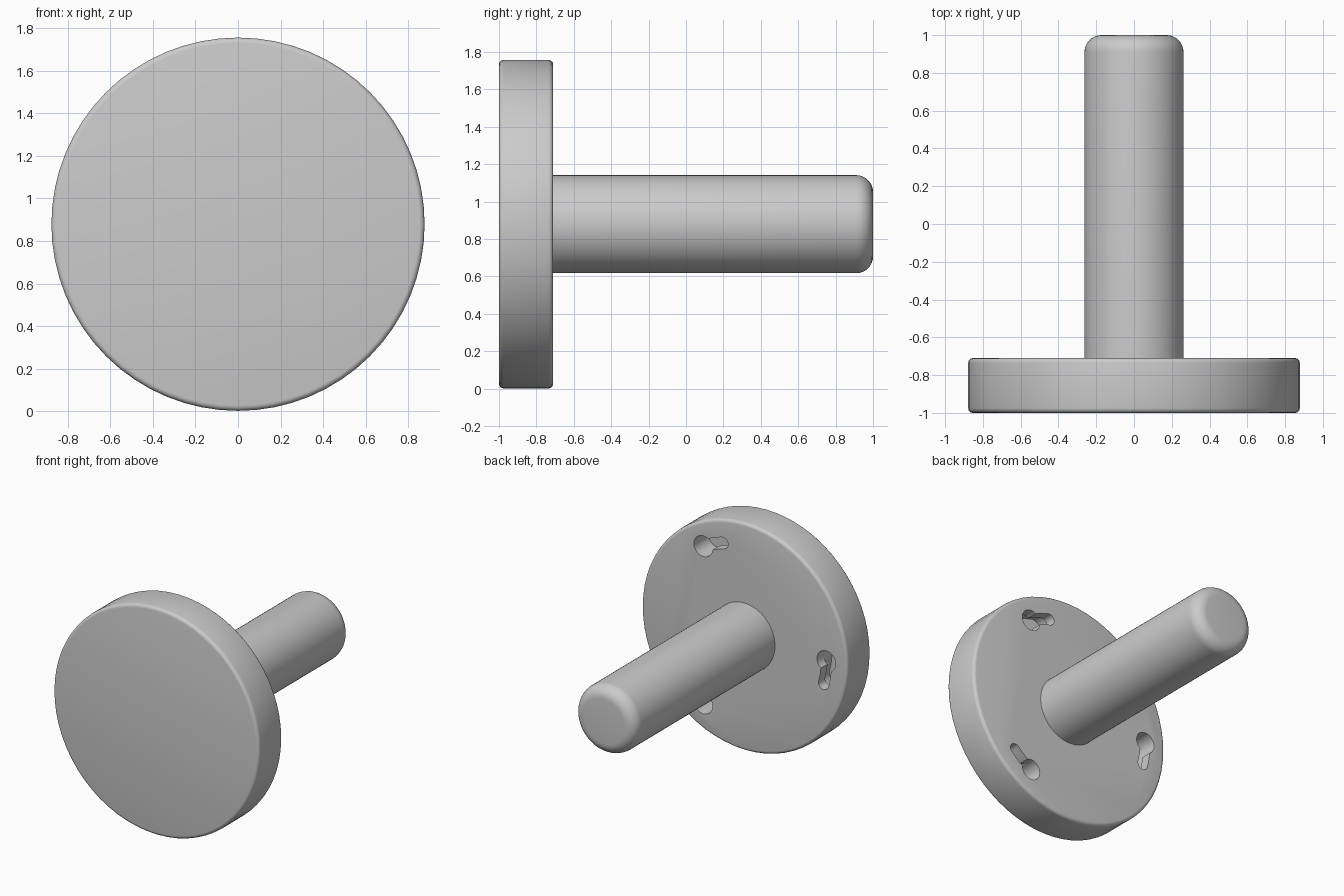
import bpy, bmesh
from math import pi, sin, cos, radians
from mathutils import Vector

cube = bpy.data.objects.get("Cube")
if cube:
    bpy.data.objects.remove(cube, do_unlink=True)

CENTRE_Z = 0.879
DISC_R, SHAFT_R = 0.878, 0.262
FRONT, BACK, TIP = -1.0, -0.71, 1.0

grey = bpy.data.materials.new("plain_grey")
grey.use_nodes = True
grey.diffuse_color = (0.6, 0.6, 0.6, 1)
grey.node_tree.nodes["Principled BSDF"].inputs["Base Color"].default_value = (0.6, 0.6, 0.6, 1)


def finish(name, bm):
    bmesh.ops.recalc_face_normals(bm, faces=bm.faces)
    mesh = bpy.data.meshes.new(name)
    bm.to_mesh(mesh)
    bm.free()
    mesh.materials.append(grey)
    obj = bpy.data.objects.new(name, mesh)
    obj.location.z = CENTRE_Z
    bpy.context.collection.objects.link(obj)
    return obj


def fillet(radius, y, size, start, steps):
    """Quarter-round profile points about a centre at (radius, y)."""
    angles = [start + pi / 2 * i / steps for i in range(steps + 1)]
    return [(radius + size * cos(a), y + size * sin(a)) for a in angles]


def lathe(name, profile, sides):
    """Turn a (radius, y) profile around the y axis."""
    bm = bmesh.new()
    rings = [[bm.verts.new((r * cos(2 * pi * i / sides), y, r * sin(2 * pi * i / sides)))
              for i in range(sides)] for r, y in profile]
    for a, b in zip(rings, rings[1:]):
        for i in range(sides):
            j = (i + 1) % sides
            bm.faces.new((a[i], a[j], b[j], b[i]))
    bm.faces.new(rings[0])
    bm.faces.new(rings[-1])
    return finish(name, bm)


def prism(name, outline, y0, y1):
    """Extrude an (x, z) outline along y."""
    bm = bmesh.new()
    face = bm.faces.new([bm.verts.new((x, y0, z)) for x, z in outline])
    made = bmesh.ops.extrude_face_region(bm, geom=[face])["geom"]
    bmesh.ops.translate(bm, vec=Vector((0, y1 - y0, 0)),
                        verts=[v for v in made if isinstance(v, bmesh.types.BMVert)])
    return finish(name, bm)


def activate(obj):
    bpy.ops.object.select_all(action="DESELECT")
    obj.select_set(True)
    bpy.context.view_layer.objects.active = obj


def cut(target, cutter):
    cutter.hide_render = True
    mod = target.modifiers.new("cut", "BOOLEAN")
    mod.operation, mod.solver, mod.object = "DIFFERENCE", "EXACT", cutter
    activate(target)
    bpy.ops.object.modifier_apply(modifier=mod.name)
    bpy.data.objects.remove(cutter, do_unlink=True)


def arc(cx, cz, r, a0, a1, steps):
    return [(cx + r * cos(a0 + (a1 - a0) * i / steps), cz + r * sin(a0 + (a1 - a0) * i / steps))
            for i in range(steps + 1)]


def curved_slot(r, half, a0, a1):
    """Outline of a slot that follows a circle and ends in a half round."""
    cap = arc(r * cos(a1), r * sin(a1), half, a1, a1 + pi, 10)
    return arc(0, 0, r + half, a0, a1, 8) + cap[1:-1] + arc(0, 0, r - half, a1, a0, 8)


# Round mounting disc with softened rims
e = 0.025
disc = lathe("mounting_disc",
             fillet(DISC_R - e, FRONT + e, e, -pi / 2, 4) + fillet(DISC_R - e, BACK - e, e, 0, 4), 64)

# Three keyholes: entry hole, narrow slot, wider channel behind the slot
HOLE_RING, HOLE_R, SLOT_HALF = 0.70, 0.08, 0.043
for degrees in (60, 180, 300):
    a = radians(degrees)
    end = a + radians(15)
    x, z = HOLE_RING * cos(a), HOLE_RING * sin(a)
    cut(disc, prism("hole_cutter", arc(x, z, HOLE_R, 0, 2 * pi * 23 / 24, 23), BACK - 0.18, BACK + 0.05))
    cut(disc, prism("slot_cutter", curved_slot(HOLE_RING, SLOT_HALF, a, end), BACK - 0.12, BACK + 0.05))
    cut(disc, prism("channel_cutter", curved_slot(HOLE_RING, HOLE_R - 0.004, a, end), BACK - 0.179, BACK - 0.08))

# Peg with a rounded tip
t = 0.09
peg = lathe("peg", [(SHAFT_R, BACK - 0.02)] + fillet(SHAFT_R - t, TIP - t, t, 0, 8), 64)

for part in (disc, peg):
    activate(part)
    bpy.ops.object.shade_smooth_by_angle(angle=radians(30))
